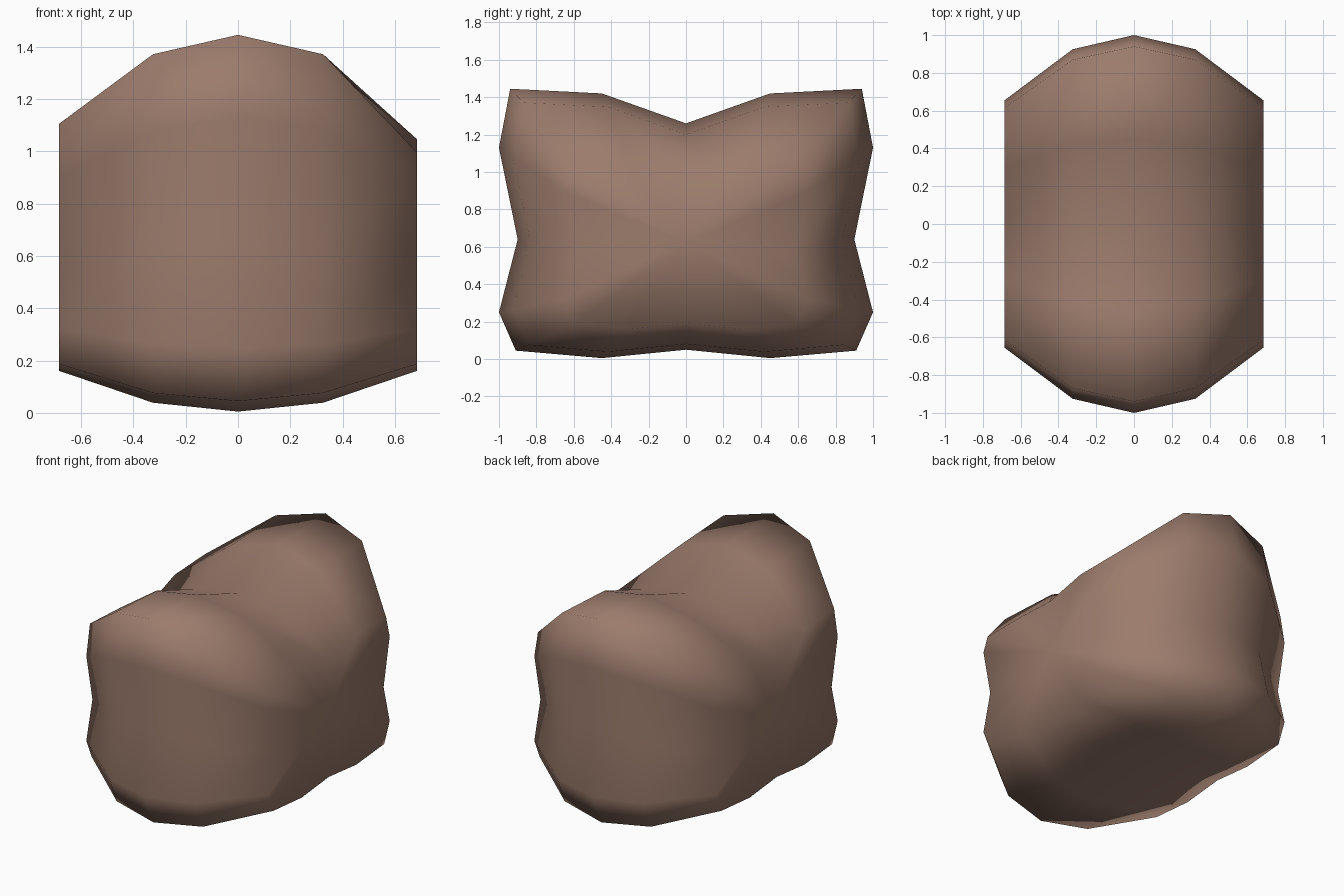
import bpy
import bmesh

cube = bpy.data.objects.get("Cube")
if cube:
    bpy.data.objects.remove(cube, do_unlink=True)

# Warm brown stone colour
brown = bpy.data.materials.new("warm_brown")
brown.use_nodes = True
colour = (0.33, 0.2, 0.15, 1)
brown.diffuse_color = colour
shader = brown.node_tree.nodes["Principled BSDF"]
shader.inputs["Base Color"].default_value = colour
shader.inputs["Roughness"].default_value = 0.9

# Half cross-section (y, z) from the top valley round to the underside
half = [(0, 1.26), (0.45, 1.42), (0.94, 1.445), (1, 1.13), (0.9, 0.64),
        (1, 0.25), (0.91, 0.045), (0.45, 0.005), (0, 0.05)]
section = half + [(-y, z) for y, z in half[-2:0:-1]]

# Stations across the width: x, section scale
stations = [(-0.685, 0.655), (-0.325, 0.925), (0, 1), (0.325, 0.925), (0.685, 0.655)]
CENTRE_Z = 0.457

bm = bmesh.new()
rings = []
for x, scale in stations:
    rings.append([bm.verts.new((x, y * scale, CENTRE_Z + (z - CENTRE_Z) * scale))
                  for y, z in section])

# Worn shoulder: the upper corners of one end sit a little lower
for v in rings[-1]:
    if v.co.z > 1.05:
        v.co.z = 1.045 if v.co.y > 0 else 0.995

# Skin between neighbouring rings
count = len(section)
for a, b in zip(rings, rings[1:]):
    for i in range(count):
        j = (i + 1) % count
        bm.faces.new((a[i], a[j], b[j], b[i]))

# Flat ends, fanned from the middle
for ring in (rings[0], rings[-1]):
    hub = bm.verts.new((ring[0].co.x, 0, 0.62))
    for i in range(count):
        bm.faces.new((ring[i], ring[(i + 1) % count], hub))

bmesh.ops.recalc_face_normals(bm, faces=bm.faces)
for face in bm.faces:
    face.smooth = True

mesh = bpy.data.meshes.new("saddle_rock")
bm.to_mesh(mesh)
bm.free()
mesh.materials.append(brown)
rock = bpy.data.objects.new("saddle_rock", mesh)
bpy.context.collection.objects.link(rock)
